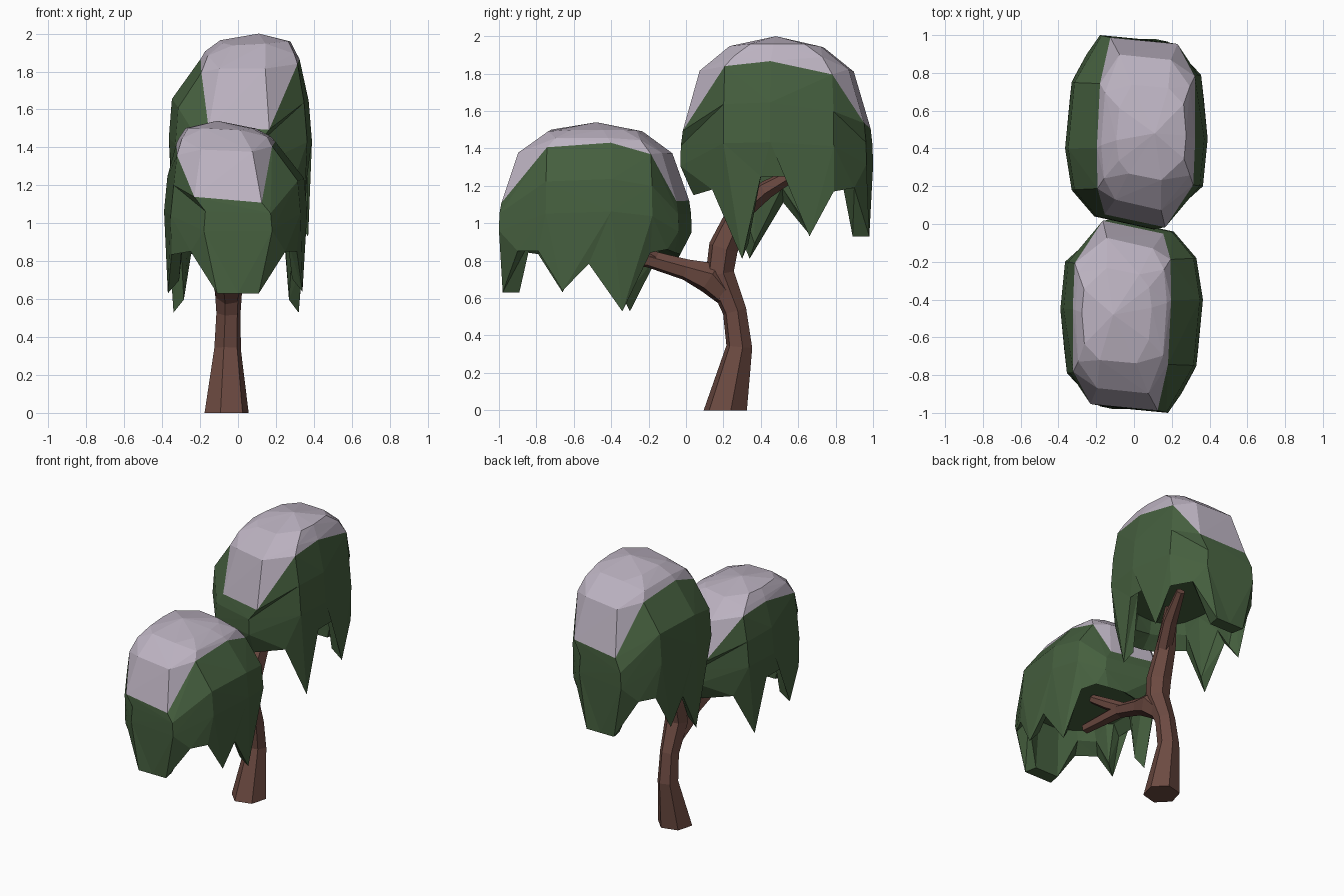
import bpy, bmesh, math, random
from mathutils import Vector

if "Cube" in bpy.data.objects:
    bpy.data.objects.remove(bpy.data.objects["Cube"])

random.seed(4)


def material(name, rgb):
    m = bpy.data.materials.new(name)
    m.diffuse_color = (*rgb, 1)
    m.use_nodes = True
    m.node_tree.nodes["Principled BSDF"].inputs["Base Color"].default_value = m.diffuse_color
    return m


BARK = material("bark brown", (0.150, 0.068, 0.053))
LEAF = material("leaf green", (0.060, 0.115, 0.049))
SNOW = material("snow lilac", (0.500, 0.445, 0.530))


def finish(name, bm, mats):
    bmesh.ops.recalc_face_normals(bm, faces=bm.faces)
    me = bpy.data.meshes.new(name)
    bm.to_mesh(me)
    bm.free()
    for m in mats:
        me.materials.append(m)
    ob = bpy.data.objects.new(name, me)
    bpy.context.collection.objects.link(ob)
    return ob


def limb(name, path, sides=6):
    """Tapered tube through (x, y, z, radius) points."""
    bm = bmesh.new()
    pts = [Vector(p[:3]) for p in path]
    rings = []
    for i, p in enumerate(pts):
        d = pts[min(i + 1, len(pts) - 1)] - pts[max(i - 1, 0)]
        d = Vector((0, 0, 1)) if p.z == 0 else d.normalized()
        a = Vector((1, 0, 0))
        a = (a - d * a.dot(d)).normalized()
        b = d.cross(a)
        r = path[i][3]
        rings.append([bm.verts.new(p + r * (math.cos(t) * a + math.sin(t) * b))
                      for t in (math.tau * k / sides + 0.25 for k in range(sides))])
    for lo, hi in zip(rings, rings[1:]):
        for k in range(sides):
            n = (k + 1) % sides
            bm.faces.new((lo[k], lo[n], hi[n], hi[k]))
    bm.faces.new(rings[0])
    bm.faces.new(rings[-1])
    return finish(name, bm, [BARK])


# Trunk and branches
limb("trunk", [(-.06, .21, 0, .12), (-.055, .285, .34, .072), (-.05, .26, .53, .066),
               (-.05, .18, .73, .08), (-.045, .20, .87, .082), (-.03, .29, 1.07, .066),
               (0, .38, 1.32, .04)])
limb("rear_fork", [(-.02, .28, 1.05, .055), (.05, .43, 1.18, .05), (.12, .62, 1.29, .03)])
limb("front_branch", [(-.05, .23, .60, .06), (-.05, .13, .71, .09), (-.05, .0, .752, .058),
                      (-.05, -.2, .81, .048), (-.05, -.55, .83, .036)])
limb("front_fork", [(-.05, -.15, .80, .04), (-.02, -.28, .88, .04), (.02, -.40, .96, .03)])

# Canopy plan: outline at the widest height, with weight 1 at the two ends
OUTLINE = [(.365, .20), (.39, .45), (.355, .79), (.18, .965), (-.18, 1.0),
           (-.33, .75), (-.365, .40), (-.33, .18), (-.21, .04), (.11, -.03)]
END = [.06, 0, .2, .92, 1, .07, 0, .2, 1, 1]
# Ragged hanging rim, two points per outline point
RIM = [(.34, .30, .81), (.365, .40, 1.25), (.365, .59, 1.25), (.37, .66, .93),
       (.35, .79, 1.17), (.25, .9, 1.19), (.11, .98, .93), (0, .98, .93),
       (-.11, .98, .93), (-.25, .9, 1.19), (-.31, .79, 1.19), (-.34, .66, .94),
       (-.34, .52, 1.11), (-.32, .34, .81), (-.29, .19, 1.18), (-.24, .1, 1.2),
       (-.17, .06, 1.18), (-.05, .03, 1.17), (.1, .04, 1.15), (.28, .14, 1.18)]
# Rings above the rim: centre x, x scale, extra end width, y scale, side z, end z
RINGS = [(0, 1, 0, 1, 1.44, 1.31), (0, .955, 0, .995, 1.65, 1.42),
         (.055, .69, .31, .975, 1.865, 1.50), (.06, .64, .12, .80, 1.90, 1.81),
         (.085, .49, .05, .49, 1.96, 1.945)]
MID_Y = .485


def canopy(name, place):
    bm = bmesh.new()
    core = Vector(place(0, MID_Y, 1.4))

    def ring(points):
        return [bm.verts.new(place(*p)) for p in points]

    def bridge(lo, hi):
        """Join two rings with triangles, folding each pair outwards."""
        n = len(lo)
        for k in range(n):
            a, b, c, d = lo[k], lo[(k + 1) % n], hi[(k + 1) % n], hi[k]
            normal = (b.co - a.co).cross(c.co - a.co)
            if normal.dot(a.co - core) < 0:
                normal = -normal
            if normal.dot(d.co - a.co) > 0:
                a, b, c, d = b, c, d, a
            bm.faces.new((a, b, c))
            bm.faces.new((a, c, d))

    # Outer shell, from rim up to the crown
    rim = ring(RIM)
    shells = [ring([(cx + x * (sx + ex * e), MID_Y + (y - MID_Y) * sy,
                     zs + (ze - zs) * e + random.uniform(-.008, .008))
                    for (x, y), e in zip(OUTLINE, END)])
              for cx, sx, ex, sy, zs, ze in RINGS]
    mid = shells[0]
    for k in range(10):
        j = (k + 1) % 10
        a, b, c = rim[2 * k], rim[2 * k + 1], rim[(2 * k + 2) % 20]
        bm.faces.new((mid[k], a, b))
        bm.faces.new((mid[k], b, mid[j]))
        bm.faces.new((mid[j], b, c))
    bridge(shells[0], shells[1])
    bridge(shells[1], shells[2])
    # Hollow underside: thick drips hanging round a shallow roof
    inner = ring([(x * .84, MID_Y + (y - MID_Y) * .82, z if y > .9 else z + .08)
                  for x, y, z in RIM])
    roof = ring([(x * .76, MID_Y + (y - MID_Y) * .78, 1.34) for x, y, z in RIM])
    bridge(rim, inner)
    bridge(inner, roof)
    bm.faces.new(roof)
    # Snow cap
    green = set(bm.faces)
    bridge(shells[2], shells[3])
    bridge(shells[3], shells[4])
    top = bm.verts.new(place(.11, .48, 2.0))
    for k in range(10):
        bm.faces.new((shells[4][k], shells[4][(k + 1) % 10], top))
    for f in bm.faces:
        f.material_index = 0 if f in green else 1
    return finish(name, bm, [LEAF, SNOW])


canopy("rear_canopy", lambda x, y, z: (x, y, z))
# The front canopy is the same shape turned round, lower and flatter
canopy("front_canopy", lambda x, y, z: (-x, -y, 1.54 - (2 - z) * .85))
